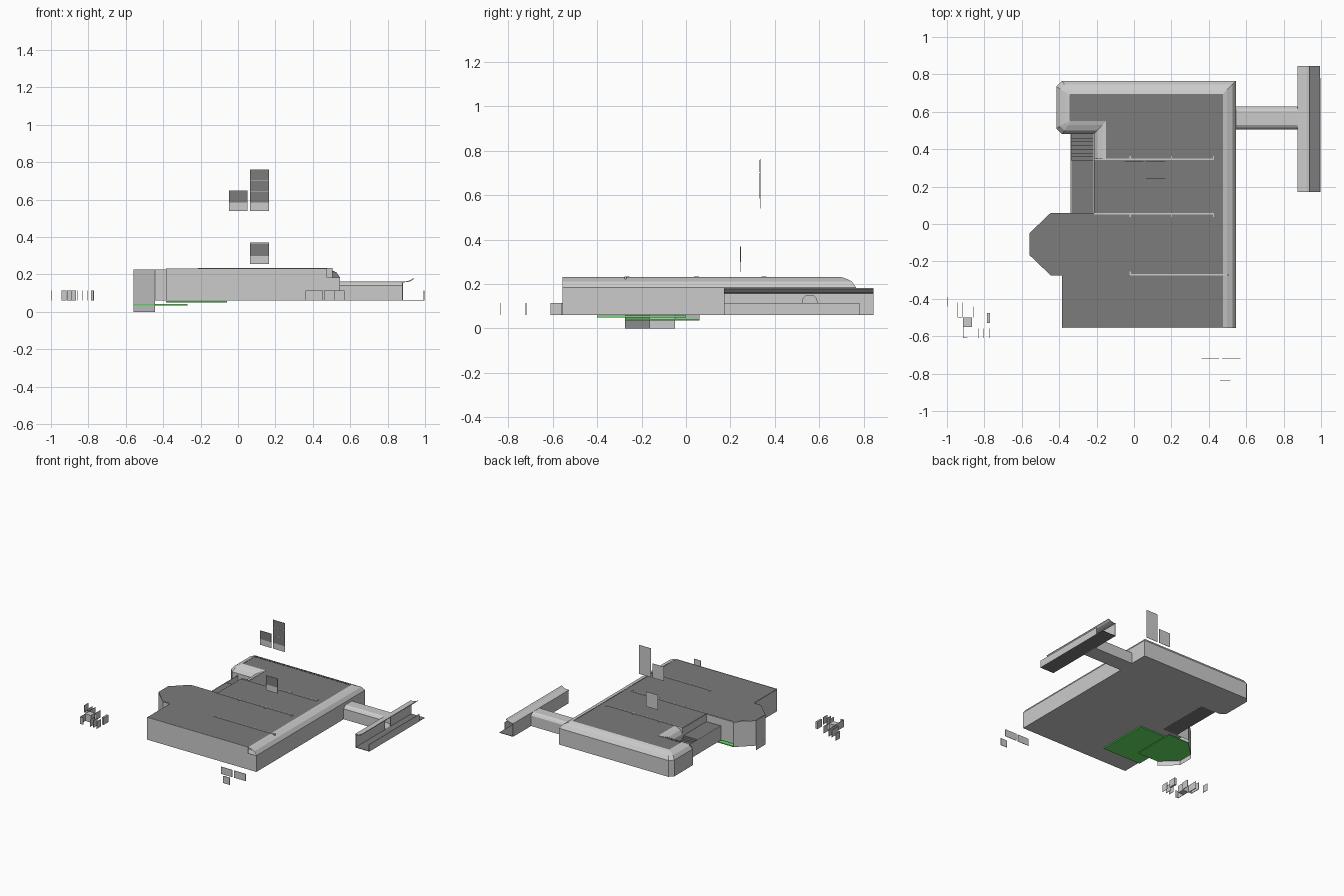
import bpy, bmesh
from mathutils import Vector

if "Cube" in bpy.data.objects:
    bpy.data.objects.remove(bpy.data.objects["Cube"])


def material(name, rgb):
    m = bpy.data.materials.new(name)
    m.diffuse_color = (*rgb, 1)
    m.use_nodes = True
    m.node_tree.nodes["Principled BSDF"].inputs["Base Color"].default_value = m.diffuse_color
    return m


DARK = material("dark_grey", (0.2, 0.2, 0.2))
GREEN = material("balcony_green", (0.13, 0.8, 0.13))


def finish(name, bm, mat=None):
    me = bpy.data.meshes.new(name)
    bm.to_mesh(me)
    bm.free()
    ob = bpy.data.objects.new(name, me)
    bpy.context.collection.objects.link(ob)
    if mat:
        me.materials.append(mat)
    return ob


def loft(name, rings, mat=None, closed=False, caps=False):
    """Quads between matching rows of points."""
    bm = bmesh.new()
    rows = [[bm.verts.new(p) for p in r] for r in rings]
    n = len(rows[0])
    for a, b in zip(rows, rows[1:]):
        for i in range(n if closed else n - 1):
            j = (i + 1) % n
            bm.faces.new((a[i], a[j], b[j], b[i]))
    if caps:
        bm.faces.new(rows[0][::-1])
        bm.faces.new(rows[-1])
        bmesh.ops.recalc_face_normals(bm, faces=bm.faces)
    return finish(name, bm, mat)


def place(axis, p, d):
    u, v = p
    return {'x': (d, u, v), 'y': (u, d, v), 'z': (u, v, d)}[axis]


def sheet(name, pts, axis, a, b, mat=None):
    """Open profile swept along an axis."""
    return loft(name, [[place(axis, p, d) for p in pts] for d in (a, b)], mat)


def prism(name, pts, axis, a, b, mat=None):
    """Closed profile swept along an axis."""
    return loft(name, [[place(axis, p, d) for p in pts] for d in (a, b)], mat, True, True)


def box(name, x0, x1, y0, y1, z0, z1, mat=None):
    return prism(name, [(x0, y0), (x1, y0), (x1, y1), (x0, y1)], 'z', z0, z1, mat)


def plate(name, pts, z, mat=None, up=True):
    bm = bmesh.new()
    f = bm.faces.new([bm.verts.new((x, y, z)) for x, y in pts])
    f.normal_update()
    if (f.normal.z > 0) != up:
        f.normal_flip()
    return finish(name, bm, mat)


FLOOR, EAVE, TOP = 0.06, 0.185, 0.232

# plan outline: coved side, then balcony side
cove_out = [(0.545, -0.555), (0.545, 0.765), (-0.385, 0.765), (-0.415, 0.735),
            (-0.415, 0.51), (-0.385, 0.48), (-0.215, 0.48), (-0.215, 0.345)]
cove_in = [(0.475, -0.555), (0.475, 0.695), (-0.34, 0.695), (-0.345, 0.69),
           (-0.345, 0.555), (-0.34, 0.55), (-0.15, 0.55), (-0.15, 0.345)]
bay = [(-0.445, 0.06), (-0.56, -0.05), (-0.56, -0.165), (-0.445, -0.275)]
west = [(-0.215, 0.345), (-0.215, 0.06)] + bay + [(-0.385, -0.275), (-0.385, -0.555)]

# hall walls
sheet("coved_walls", cove_out, 'z', FLOOR, EAVE)
sheet("west_walls", west, 'z', FLOOR, 0.228)
prism("front_wall", [(-0.385, FLOOR), (0.545, FLOOR), (0.545, EAVE), (0.475, EAVE),
                     (0.475, TOP), (-0.385, TOP)], 'y', -0.555, -0.552)

# sloping cove around the ceiling
rings = []
for t, z in ((0, EAVE), (0.28, 0.212), (0.7, 0.226), (1, TOP)):
    rings.append([(*Vector(o).lerp(Vector(i), t), z) for o, i in zip(cove_out, cove_in)])
loft("ceiling_cove", rings)

# ceiling and floor
plate("ceiling", cove_in + west, TOP - 0.002, DARK)
plate("hall_floor", cove_out + [(-0.215, 0.06), (-0.385, 0.06), (-0.385, -0.555)], FLOOR)

# sunken balcony
box("balcony_upper_floor", -0.385, -0.06, -0.40, 0.0, 0.05, 0.058, GREEN)
bay_floor = bay + [(-0.27, -0.275), (-0.27, 0.06)]
prism("balcony_lower_floor", bay_floor, 'z', 0.035, 0.042, GREEN)
sheet("balcony_skirt", bay[1:], 'z', 0.0, FLOOR)
sheet("balcony_step_wall", bay[:2], 'z', 0.035, FLOOR)

# stair wing between balcony and corner room
stairs = [(0.06, FLOOR), (0.06, 0.17), (0.34, 0.17)]
for k in range(7):
    y, z = 0.34 + 0.02 * k, 0.17 - 0.014 * (k + 1)
    stairs += [(y, z), (y + 0.02, z)]
stairs.append((0.48, FLOOR))
prism("stair_wing", stairs, 'x', -0.335, -0.216, DARK)
box("stair_side_wall", -0.339, -0.335, 0.06, 0.48, FLOOR, 0.172)

# interior partitions, tops just above the ceiling
for i, (x0, x1, y) in enumerate([(-0.215, 0.425, 0.345), (-0.215, 0.425, 0.055),
                                 (-0.02, 0.505, -0.272)]):
    box(f"partition_{i}", x0, x1, y - 0.004, y + 0.004, FLOOR, TOP + 0.002)
    for x in ((-0.02, 0.2, 0.425) if i < 2 else (-0.02,)):
        s = -0.018 if i == 1 else 0.018
        box(f"pilaster_{i}", x - 0.003, x + 0.003, min(y, y + s), max(y, y + s),
            FLOOR, TOP + 0.002)

# covered walkway to the platform
arch = [(0.505, FLOOR), (0.505, 0.14), (0.515, 0.153), (0.53, 0.162),
        (0.605, 0.162), (0.618, 0.153), (0.627, 0.14), (0.627, FLOOR)]
sheet("walkway_shell", arch, 'x', 0.545, 0.88)
box("walkway_floor", 0.545, 0.88, 0.505, 0.627, FLOOR, FLOOR + 0.002)

# platform with back wall, opening, canopy and parapet
door = [(0.525, 0.115), (0.528, 0.135), (0.54, 0.146), (0.575, 0.146), (0.587, 0.135), (0.59, 0.115)]
wall = [(0.17, FLOOR), (0.17, 0.162), (0.845, 0.162), (0.845, FLOOR), (0.59, FLOOR)]
prism("platform_back_wall", wall + door[::-1] + [(0.525, FLOOR)], 'x', 0.878, 0.882)
box("platform_floor", 0.878, 0.995, 0.17, 0.845, FLOOR, FLOOR + 0.003, DARK)
prism("platform_canopy", [(0.875, 0.158), (0.905, 0.159), (0.925, 0.165), (0.94, 0.177),
                          (0.938, 0.181), (0.922, 0.17), (0.903, 0.164), (0.875, 0.163)],
      'y', 0.17, 0.845)
box("platform_parapet", 0.992, 0.997, 0.17, 0.78, FLOOR, 0.115)

# floating notice boards with dark banded fronts
for i, (x0, x1, y, z0, z1, bands) in enumerate([(0.065, 0.165, 0.245, 0.255, 0.37, 1),
                                                (0.065, 0.165, 0.333, 0.54, 0.762, 3),
                                                (-0.047, 0.05, 0.333, 0.54, 0.65, 1)]):
    box(f"board_{i}", x0, x1, y, y + 0.002, z0, z1)
    base = z0 + 0.045
    h = (z1 - base) / bands
    for k in range(bands):
        box(f"board_{i}_band_{k}", x0, x1, y - 0.001, y, base + k * h, base + (k + 1) * h - 0.003, DARK)

# loose upright panels: x0, x1, y0, y1
T = 0.003
panels = [(-1.0, -1.0 + T, -0.44, -0.39), (-0.945, -0.92, -0.50, -0.497),
          (-0.945, -0.945 + T, -0.50, -0.42), (-0.92, -0.92 + T, -0.50, -0.42),
          (-0.915, -0.865, -0.55, -0.50), (-0.862, -0.862 + T, -0.50, -0.44),
          (-0.785, -0.77, -0.53, -0.475), (-0.915, -0.915 + T, -0.61, -0.55),
          (-0.915, -0.89, -0.61, -0.607)]
panels += [(x, x + T, -0.61, -0.56) for x in (-0.832, -0.805, -0.775)]
panels += [(0.36, 0.455, -0.722, -0.719), (0.47, 0.57, -0.722, -0.719), (0.46, 0.515, -0.837, -0.834)]
for i, p in enumerate(panels):
    box(f"loose_panel_{i}", *p, FLOOR, 0.115)
